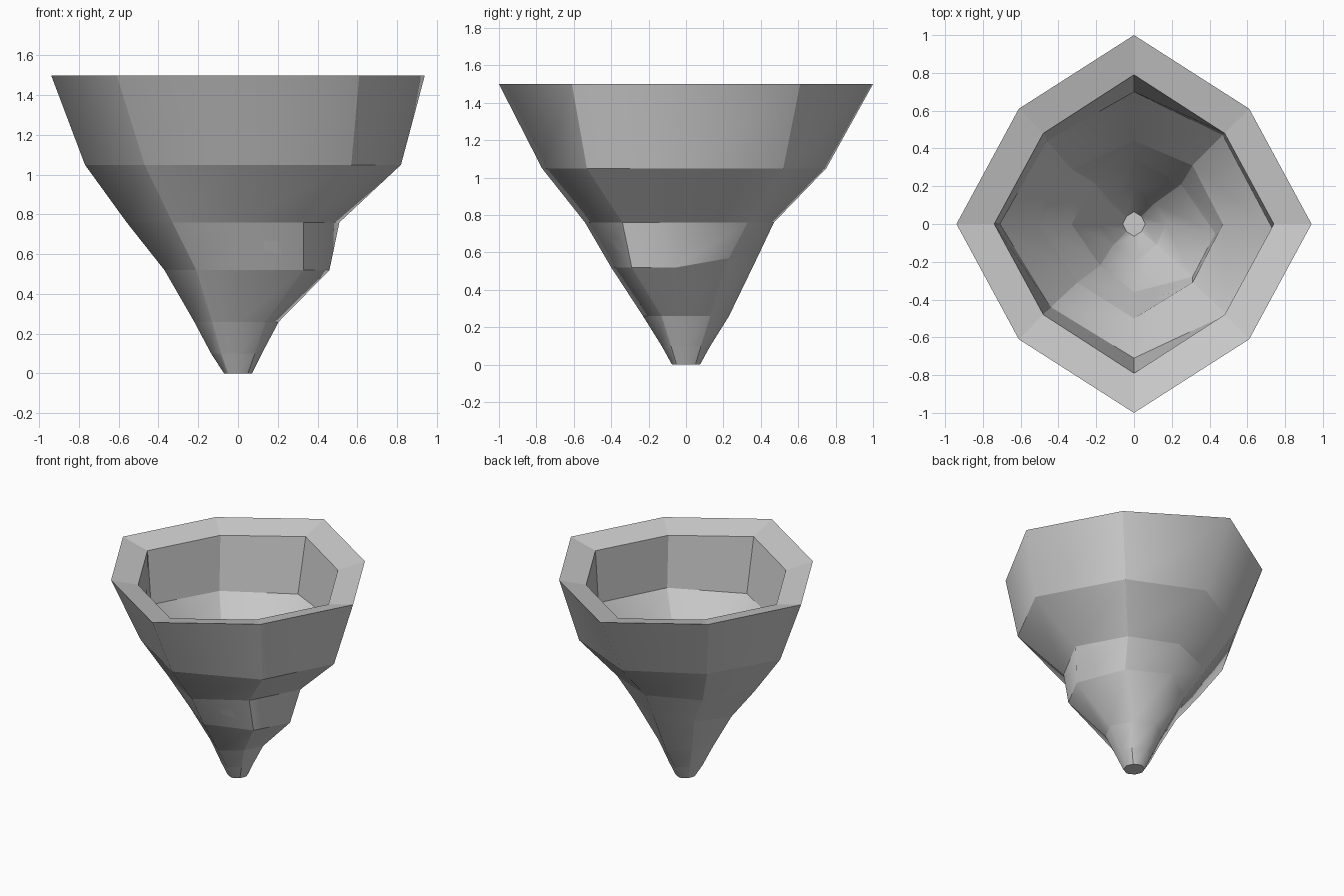
import bpy, bmesh

# Uneven eight-sided rings: z, side reach (right, left, front, back),
# diagonal corners (front right, back right, back left, front left) as x, y pairs,
# then forward shift of the right corner and lift of the back corners
outer = [
    (0.00, (.07, .07, .075, .075), (.05, .05), (.05, .05), (.05, .05), (.05, .05), 0, 0),
    (0.10, (.12, .135, .13, .13), (.085, .08), (.085, .08), (.085, .08), (.085, .08), 0, 0),
    (0.26, (.205, .22, .23, .23), (.14, .13), (.13, .13), (.14, .13), (.13, .13), 0, 0),
    (0.52, (.46, .37, .40, .38), (.33, .29), (.27, .23), (.24, .25), (.21, .25), .05, .05),
    (0.76, (.51, .56, .54, .47), (.33, .34), (.33, .33), (.36, .32), (.33, .34), 0, 0),
    (1.05, (.82, .77, .77, .75), (.57, .53), (.51, .52), (.50, .47), (.47, .47), .05, 0),
    (1.50, (.94, .94, 1.0, 1.0), (.61, .61), (.61, .61), (.61, .61), (.61, .61), 0, 0),
]
inner = [
    (1.45, (.74, .74, .79, .79), (.48, .48), (.48, .48), (.48, .48), (.48, .48), 0, 0),
    (1.06, (.73, .71, .71, .70), (.49, .48), (.47, .47), (.46, .44), (.44, .44), .02, 0),
    (0.77, (.47, .51, .50, .44), (.31, .31), (.31, .31), (.33, .29), (.30, .31), 0, 0),
    (0.53, (.43, .33, .36, .35), (.31, .28), (.25, .21), (.21, .22), (.18, .22), .05, .05),
    (0.27, (.17, .19, .20, .20), (.12, .11), (.11, .11), (.12, .11), (.11, .11), 0, 0),
    (0.03, (.06, .06, .065, .065), (.04, .04), (.04, .04), (.04, .04), (.04, .04), 0, 0),
]


def ring(bm, z, reach, fr, br, bl, fl, shift, lift):
    r, l, f, b = reach
    pts = [(r, -shift, z), (br[0], br[1], z + lift), (0, b, z + lift),
           (-bl[0], bl[1], z + lift / 2), (-l, 0, z), (-fl[0], -fl[1], z),
           (0, -f, z), (fr[0], -fr[1], z)]
    return [bm.verts.new(p) for p in pts]


# Funnel: skin up the outside, over the sloping rim and down the inside
bm = bmesh.new()
rings = [ring(bm, *p) for p in outer + inner]
for a, b in zip(rings, rings[1:]):
    for i in range(8):
        j = (i + 1) % 8
        bm.faces.new((a[i], a[j], b[j], b[i])).smooth = True
bm.faces.new(rings[0][::-1])
bm.faces.new(rings[-1])
bmesh.ops.recalc_face_normals(bm, faces=bm.faces)

# Crisp edges along every ring and down the diagonal corners
corner = {v: i for rg in rings for i, v in enumerate(rg)}
for e in bm.edges:
    i, j = (corner[v] for v in e.verts)
    if i != j or i % 2:
        e.smooth = False

# Facets of the rim and inner wall stay flat
rim_set = set(rings[6] + rings[7] + rings[8])
for f in bm.faces:
    if all(v in rim_set for v in f.verts):
        f.smooth = False

mesh = bpy.data.meshes.new("funnel_bowl")
bm.to_mesh(mesh)
bm.free()
bowl = bpy.data.objects.new("funnel_bowl", mesh)
bpy.context.collection.objects.link(bowl)
